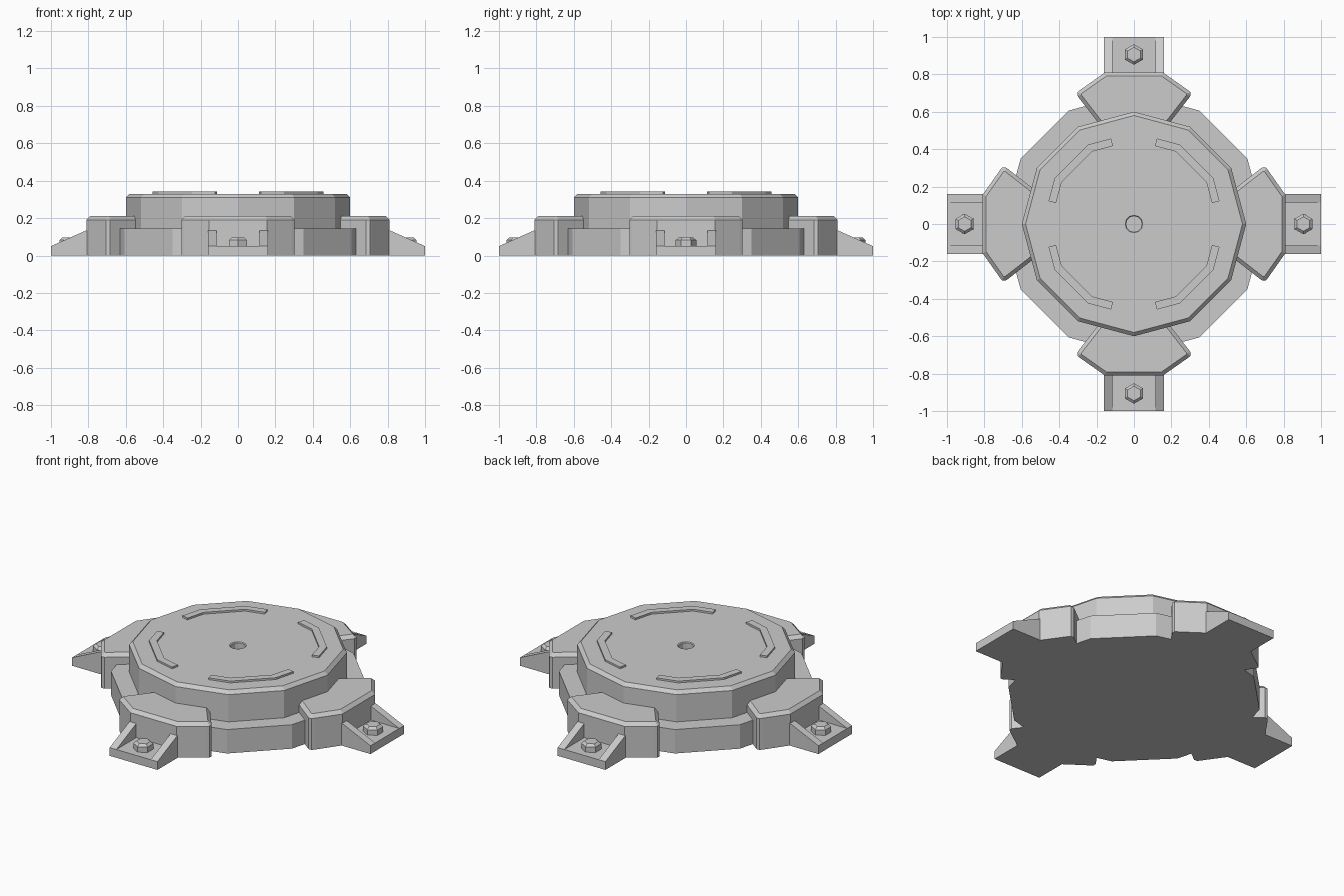
import bpy, bmesh
from math import sin, cos, pi, radians
from mathutils import Matrix

if "Cube" in bpy.data.objects:
    bpy.data.objects.remove(bpy.data.objects["Cube"])


def finish(bm, name):
    bmesh.ops.recalc_face_normals(bm, faces=bm.faces)
    me = bpy.data.meshes.new(name)
    bm.to_mesh(me)
    bm.free()
    ob = bpy.data.objects.new(name, me)
    bpy.context.collection.objects.link(ob)
    return ob


def ring(r, n=12, start=0.0):
    return [(r * cos(start + 2 * pi * i / n), r * sin(start + 2 * pi * i / n)) for i in range(n)]


def prism(name, outline, z0, z1, chamfer=0.0):
    """Extrude a flat outline upward, optionally chamfering its top rim."""
    bm = bmesh.new()
    base = bm.faces.new([bm.verts.new((x, y, z0)) for x, y in outline])
    ext = bmesh.ops.extrude_face_region(bm, geom=[base], use_keep_orig=True)["geom"]
    for v in ext:
        if isinstance(v, bmesh.types.BMVert):
            v.co.z = z1
    if chamfer:
        bmesh.ops.recalc_face_normals(bm, faces=bm.faces)
        rim = [e for e in bm.edges if all(v.co.z > z1 - 1e-5 for v in e.verts)]
        bmesh.ops.bevel(bm, geom=rim, offset=chamfer, segments=1, affect='EDGES', profile=0.5)
    return finish(bm, name)


def lathe(name, profile, n=12):
    """Faceted turned shape; the first and last profile rings are capped."""
    bm = bmesh.new()
    rings = [[bm.verts.new((x, y, z)) for x, y in ring(r, n)] for r, z in profile]
    for a, b in zip(rings, rings[1:]):
        for i in range(n):
            j = (i + 1) % n
            bm.faces.new((a[i], a[j], b[j], b[i]))
    bm.faces.new(rings[0])
    bm.faces.new(rings[-1])
    return finish(bm, name)


def turn(ob, k):
    ob.data.transform(Matrix.Rotation(k * pi / 2, 4, 'Z'))


# Twelve-sided base and raised disc with a small centre hole
prism("base_plate", ring(0.70), 0.0, 0.145)
lathe("upper_disc", [(0.6, 0.10), (0.6, 0.31), (0.58, 0.33), (0.047, 0.33),
                     (0.042, 0.325), (0.042, 0.29)])

# Outlines of the clamp block and the foot gusset, for the +Y side
half_block = [(0.155, 0.81), (0.29, 0.715), (0.302, 0.705), (0.302, 0.685), (0.295, 0.675), (0.19, 0.54), (0.19, 0.45)]
block = half_block + [(-x, y) for x, y in reversed(half_block)]
gusset = [(0.75, 0.0), (1.0, 0.0), (1.0, 0.05), (0.81, 0.135), (0.75, 0.135)]

for k, side in enumerate(("back", "left", "front", "right")):
    # Clamp block overlapping the disc
    turn(prism(side + "_clamp_block", block, 0.0, 0.21, 0.02), k)

    # Foot plate with a sloped cheek on each edge
    turn(prism(side + "_foot_plate", [(-0.13, 0.75), (0.13, 0.75), (0.13, 1.0), (-0.13, 1.0)], 0.0, 0.05), k)
    for s, hand in ((1, "a"), (-1, "b")):
        cheek = prism(side + "_foot_cheek_" + hand, gusset, 0.115, 0.16)
        cheek.data.transform(Matrix(((0, 0, s, 0), (1, 0, 0, 0), (0, 1, 0, 0), (0, 0, 0, 1))))
        if s < 0:
            cheek.data.flip_normals()
        turn(cheek, k)

    # Hexagonal bolt, same orientation on every foot
    bolt = prism(side + "_bolt", ring(0.055, 6, pi / 2), 0.04, 0.096, 0.014)
    a = pi / 2 * (k + 1)
    bolt.data.transform(Matrix.Translation((0.906 * cos(a), 0.906 * sin(a), 0)))

    # Raised bent rib on the disc top
    angles = [(15, cos(radians(15))), (30, 1), (60, 1), (75, cos(radians(15)))]
    arc = [(0.49 * f, d) for d, f in angles] + [(0.447 * f, d) for d, f in reversed(angles)]
    rib = [(r * cos(radians(d)), r * sin(radians(d))) for r, d in arc]
    turn(prism(side + "_top_rib", rib, 0.32, 0.341), k)
